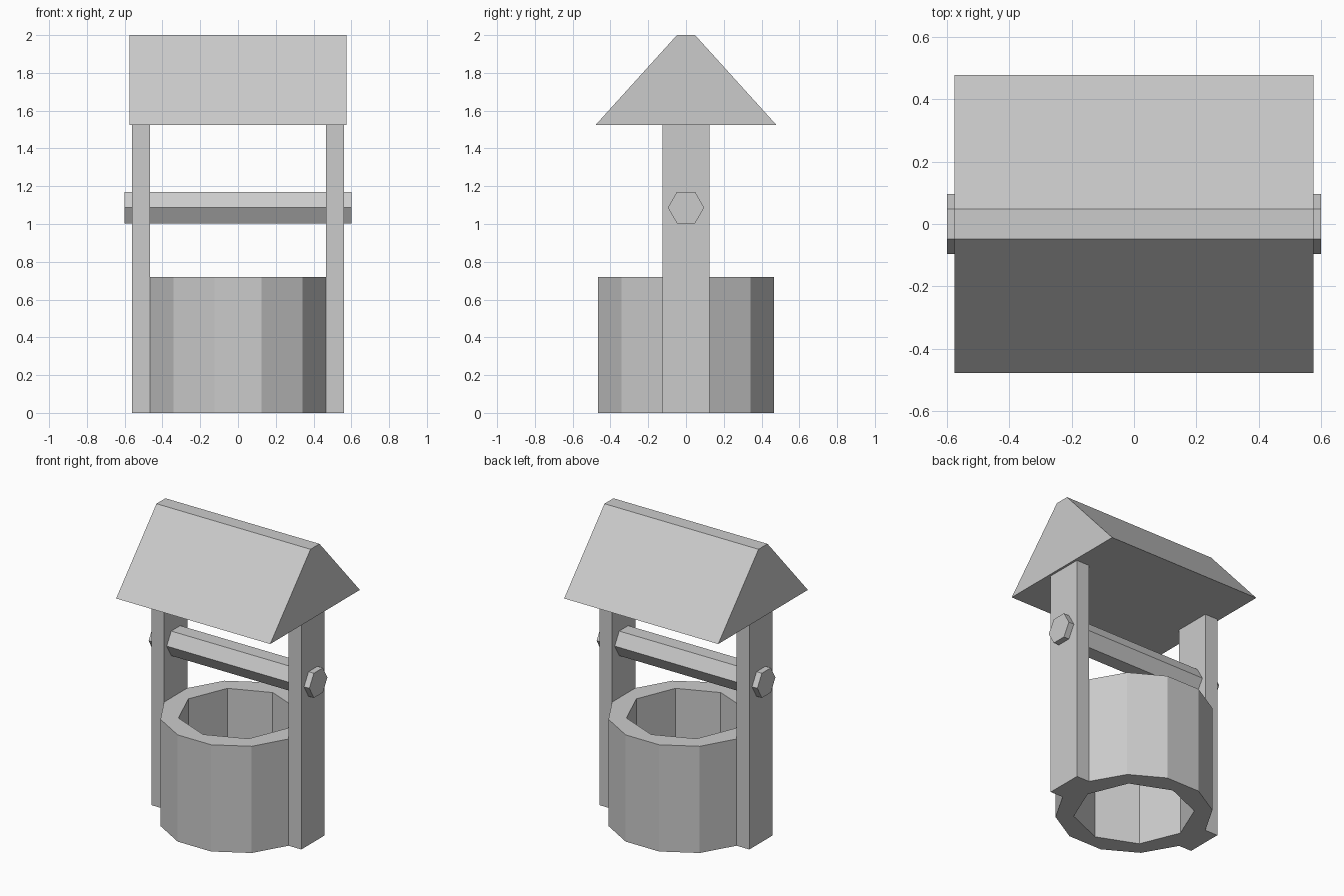
import bpy, bmesh
from math import cos, sin, pi
from mathutils import Vector

if "Cube" in bpy.data.objects:
    bpy.data.objects.remove(bpy.data.objects["Cube"])


def ngon(sides, radius, offset=0.0):
    return [(radius * cos(2 * pi * i / sides + offset),
             radius * sin(2 * pi * i / sides + offset)) for i in range(sides)]


def prism(name, loops, start, end, axis='Z'):
    """Fill outline loops (later loops are holes) and extrude along Z or X."""
    place = (lambda u, v, w: (u, v, w)) if axis == 'Z' else (lambda u, v, w: (w, u, v))
    bm = bmesh.new()
    edges = []
    for loop in loops:
        vs = [bm.verts.new(place(u, v, start)) for u, v in loop]
        edges += [bm.edges.new((vs[i - 1], vs[i])) for i in range(len(vs))]
    if len(loops) == 1:
        bm.faces.new(vs)
    else:
        bmesh.ops.triangle_fill(bm, edges=edges, use_beauty=True)
    ext = bmesh.ops.extrude_face_region(bm, geom=bm.faces[:])
    moved = [g for g in ext['geom'] if isinstance(g, bmesh.types.BMVert)]
    bmesh.ops.translate(bm, verts=moved, vec=Vector(place(0, 0, end - start)))
    bmesh.ops.recalc_face_normals(bm, faces=bm.faces[:])
    mesh = bpy.data.meshes.new(name)
    bm.to_mesh(mesh)
    bm.free()
    obj = bpy.data.objects.new(name, mesh)
    bpy.context.collection.objects.link(obj)
    return obj


WALL = 0.465          # distance from centre to the flat of the wall
HALF_FACE = WALL * sin(pi / 12) / cos(pi / 12)

# Well wall: twelve-sided outside, eight-sided open shaft
prism("well_wall", [ngon(12, WALL / cos(pi / 12), pi / 12), ngon(8, 0.37)], 0, 0.72)

# Posts: as wide as one wall face, standing against it on each side
for side, name in ((-1, "left_post"), (1, "right_post")):
    x0, x1 = sorted((side * WALL, side * 0.56))
    h = HALF_FACE
    prism(name, [[(x0, -h), (x1, -h), (x1, h), (x0, h)]], 0, 1.53)

# Winding axle: hexagonal bar through both posts
axle = [(u, v + 1.087) for u, v in ngon(6, 0.096)]
prism("axle", [axle], -0.6, 0.6, 'X')

# Roof: solid gable with a narrow flat ridge
prism("roof", [[(-0.478, 1.525), (0.478, 1.525), (0.048, 2.0), (-0.048, 2.0)]],
      -0.575, 0.575, 'X')
